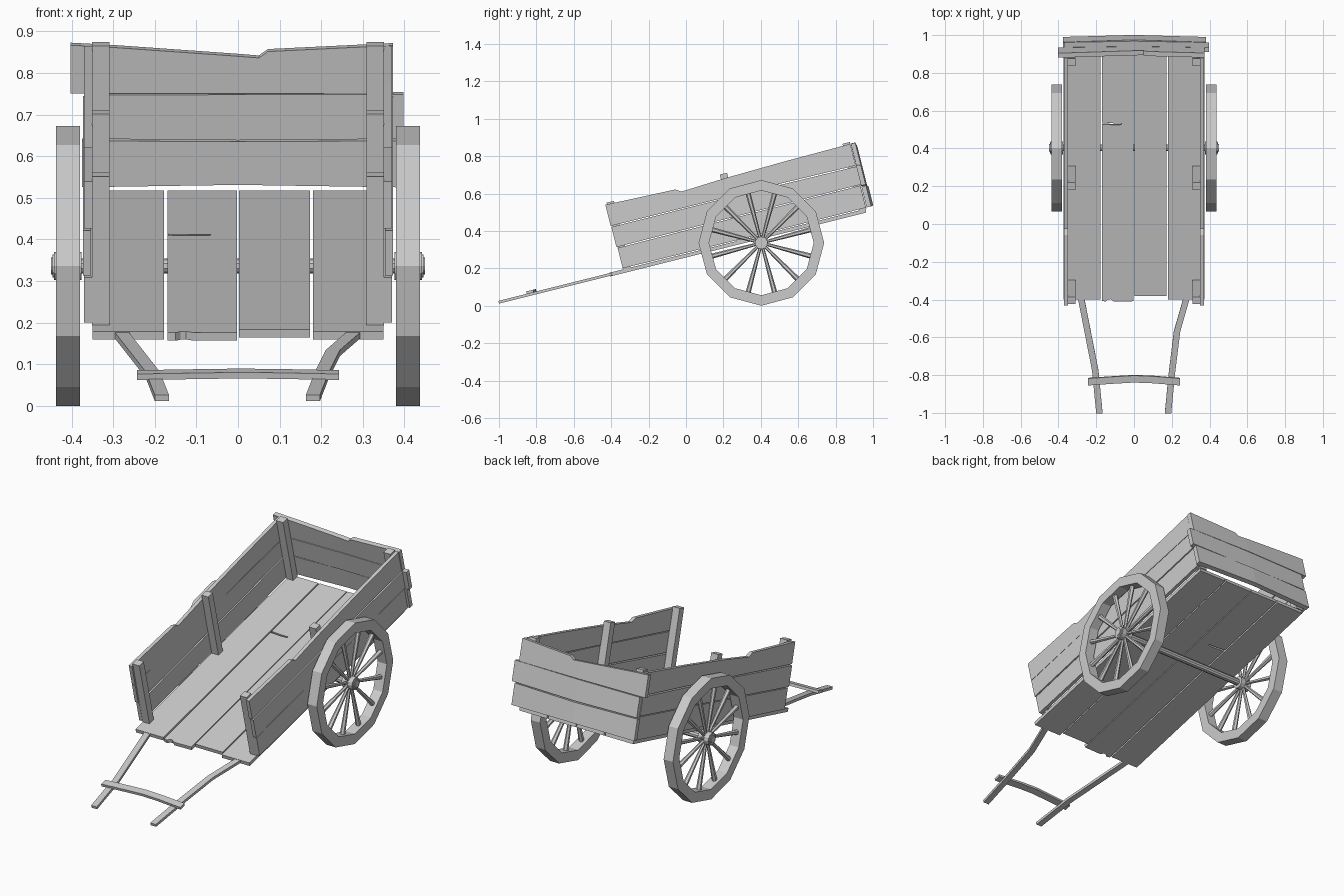
import bpy, bmesh, math
from mathutils import Matrix, Vector

if "Cube" in bpy.data.objects:
    bpy.data.objects.remove(bpy.data.objects["Cube"])

TILT = Matrix.Rotation(math.radians(14), 4, 'X')   # cart body leans on its handles
FLAT = Matrix.Identity(4)


def finish(name, bm, matrix=FLAT):
    bmesh.ops.recalc_face_normals(bm, faces=bm.faces)
    bm.transform(matrix)
    mesh = bpy.data.meshes.new(name)
    bm.to_mesh(mesh)
    bm.free()
    ob = bpy.data.objects.new(name, mesh)
    bpy.context.collection.objects.link(ob)
    return ob


def loft(name, sections, matrix=TILT, closed=False):
    """Skin a run of four-cornered sections into a beam or ring."""
    bm = bmesh.new()
    rings = [[bm.verts.new(p) for p in s] for s in sections]
    pairs = list(zip(rings, rings[1:]))
    if closed:
        pairs.append((rings[-1], rings[0]))
    else:
        bm.faces.new(rings[0])
        bm.faces.new(rings[-1])
    for a, b in pairs:
        for i in range(4):
            j = (i + 1) % 4
            bm.faces.new((a[i], a[j], b[j], b[i]))
    return finish(name, bm, matrix)


def along_y(name, stations):
    """Stations: y, x0, x1, z0, z1."""
    return loft(name, [[(x0, y, z0), (x1, y, z0), (x1, y, z1), (x0, y, z1)]
                       for y, x0, x1, z0, z1 in stations])


def along_x(name, stations):
    """Stations: x, y0, y1, z0, z1."""
    return loft(name, [[(x, y0, z0), (x, y1, z0), (x, y1, z1), (x, y0, z1)]
                       for x, y0, y1, z0, z1 in stations])


def slab(name, outline, z0, z1):
    bm = bmesh.new()
    face = bm.faces.new([bm.verts.new((x, y, z0)) for x, y in outline])
    ext = bmesh.ops.extrude_face_region(bm, geom=[face])
    verts = [g for g in ext['geom'] if isinstance(g, bmesh.types.BMVert)]
    bmesh.ops.translate(bm, verts=verts, vec=(0, 0, z1 - z0))
    return finish(name, bm, TILT)


def cone(bm, a, b, ra, rb, sides):
    a, b = Vector(a), Vector(b)
    rot = (b - a).to_track_quat('Z', 'Y').to_matrix().to_4x4()
    bmesh.ops.create_cone(bm, cap_ends=True, segments=sides, radius1=ra, radius2=rb,
                          depth=(b - a).length,
                          matrix=Matrix.Translation((a + b) / 2) @ rot)


# Floor planks, the second one chipped at the front and cracked
BACK = 1.056
floor = [
    [(-.35, -.345), (-.178, -.345), (-.178, BACK), (-.35, BACK)],
    [(-.17, -.352), (-.15, -.356), (-.138, -.345), (-.125, -.343), (-.105, -.356),
     (-.002, -.354), (-.002, BACK), (-.17, BACK), (-.17, .622), (-.11, .617),
     (-.065, .617), (-.068, .609), (-.11, .608), (-.17, .612)],
    [(.003, -.325), (.173, -.325), (.173, BACK), (.003, BACK)],
    [(.18, -.345), (.35, -.345), (.35, BACK), (.18, BACK)],
]
for i, outline in enumerate(floor):
    slab(f"floor_plank_{i + 1}", outline, .25, .27)

# Side walls: three planks each, the top one worn down in the middle
side_planks = {
    "lower": [(-.28, .276, .388), (.4, .274, .394), (1.06, .276, .398)],
    "middle": [(-.285, .394, .505), (.4, .399, .507), (1.065, .403, .502)],
    "top": [(-.288, .511, .628), (.095, .511, .617), (.125, .511, .598),
            (.36, .511, .611), (.7, .511, .621), (1.062, .508, .627)],
}
for side, s in (("left", -1), ("right", 1)):
    for k, (level, rows) in enumerate(side_planks.items()):
        off = .003 * (k % 2)
        along_y(f"{side}_{level}_plank",
                [(y, s * (.35 + off), s * (.37 + off), z0, z1) for y, z0, z1 in rows])
    # Upright posts inside each wall
    for place, y in (("front", -.259), ("middle", .365), ("back", 1.041)):
        along_y(f"{side}_{place}_post",
                [(y - .02, s * .309, s * .351, .268, .637),
                 (y + .02, s * .309, s * .351, .268, .637)])

# Tailgate planks, slightly bowed backwards
tailgate = {
    "lower": (.012, [(-.375, .276, .391), (0, .279, .386), (.38, .276, .391)]),
    "middle": (.006, [(-.37, .396, .504), (0, .391, .504), (.398, .396, .506)]),
    "top": (.006, [(-.402, .508, .628), (-.3, .508, .622), (0, .507, .599), (.05, .507, .595),
                   (.072, .507, .611), (.372, .507, .627)]),
}
for level, (bow, rows) in tailgate.items():
    st = []
    for x, z0, z1 in rows:
        d = bow * (1 - abs(x) / .39)
        st.append((x, 1.064 + d, 1.089 + d, z0, z1))
    along_x(f"tailgate_{level}_plank", st)

# Handles and the bowed cross bar
for side, path in (("left", [(-.34, -.28), (-.735, -.205), (-.967, -.183)]),
                   ("right", [(-.34, .278), (-.52, .228), (-.735, .202), (-.967, .18)])):
    along_y(f"{side}_handle", [(y, x - .017, x + .017, .253, .268) for y, x in path])
along_x("cross_bar", [(x, y - .019, y + .019, .266, .281)
                      for x, y in ((-.243, -.792), (-.1, -.782), (0, -.776),
                                   (.1, -.78), (.243, -.792))])

# Wheels: twelve-sided rim, tapered spokes and stepped hub
CY, CZ, R = .403, .336, .336


def rim_point(x, r, a):
    return (x, CY + r * math.cos(a), CZ + r * math.sin(a))


for side, s in (("left", -1), ("right", 1)):
    ring = []
    for i in range(12):
        a = math.tau * i / 12
        ring.append([rim_point(s * x, r, a)
                     for x, r in ((.38, R), (.437, R), (.437, .28), (.38, .28))])
    loft(f"{side}_wheel_rim", ring, FLAT, closed=True)
    bm = bmesh.new()
    for i in range(12):
        a = math.tau * (i + .5) / 12
        cone(bm, rim_point(s * .409, .025, a), rim_point(s * .409, .277, a), .008, .014, 6)
    finish(f"{side}_wheel_spokes", bm)
    bm = bmesh.new()
    for x0, x1, r in ((.376, .442, .034), (.44, .446, .028), (.443, .45, .02)):
        cone(bm, (s * x0, CY, CZ), (s * x1, CY, CZ), r, r, 12)
    finish(f"{side}_wheel_hub", bm)

# Axle
bm = bmesh.new()
cone(bm, (-.4, CY, CZ), (.4, CY, CZ), .018, .018, 10)
finish("axle", bm)
